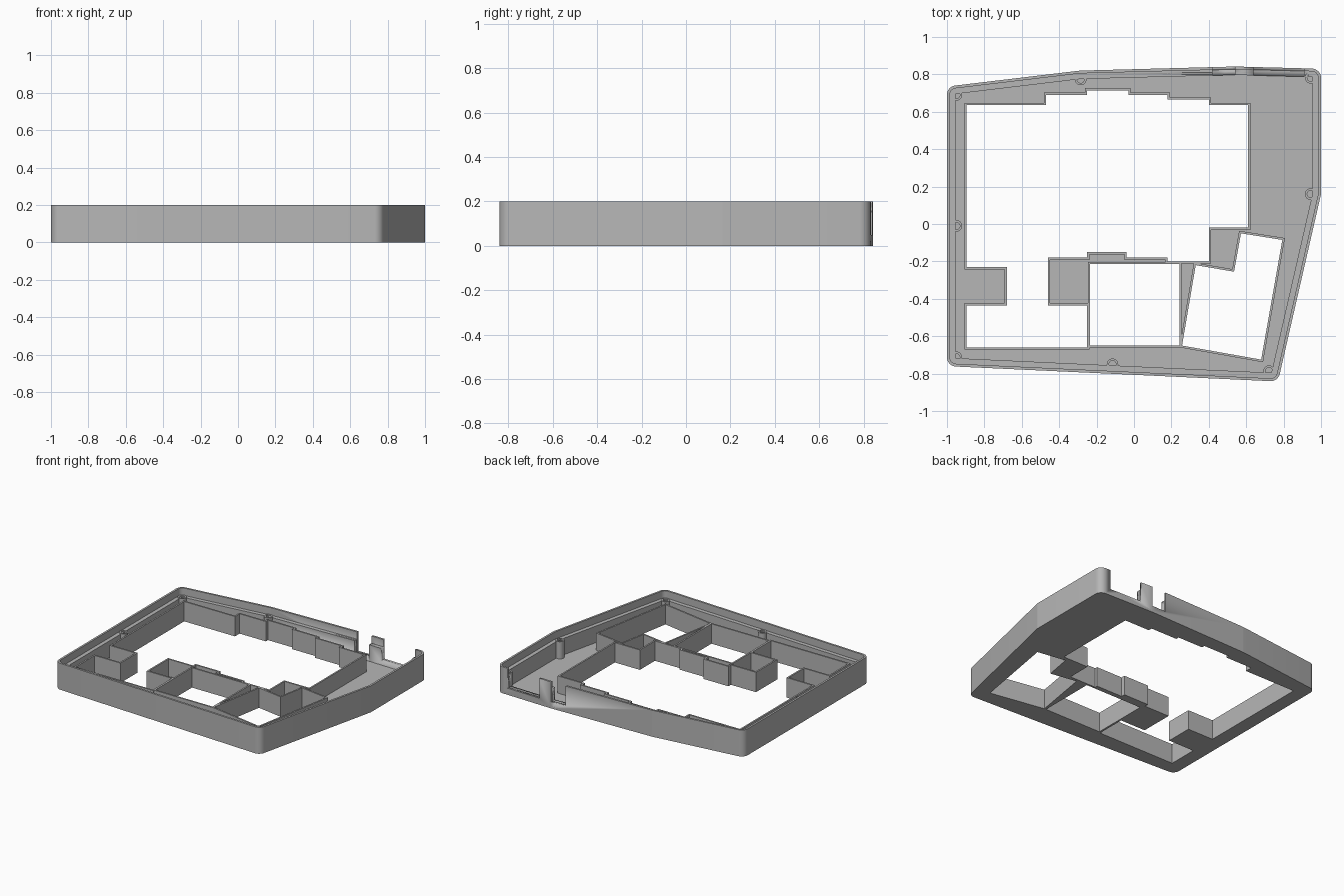
import bpy
from math import pi, cos, sin
from mathutils import Vector

cube = bpy.data.objects.get("Cube")
if cube:
    bpy.data.objects.remove(cube, do_unlink=True)

grey = bpy.data.materials.new("case grey")
grey.use_nodes = True
grey.diffuse_color = (0.47, 0.47, 0.47, 1)
grey.node_tree.nodes["Principled BSDF"].inputs["Base Color"].default_value = (0.47, 0.47, 0.47, 1)

FLOOR, LEDGE, INNER, RIM = 0.02, 0.145, 0.15, 0.2
WALL = 0.012


def offset(points, d):
    """Mitred offset of a clockwise outline; positive d grows it."""
    pts = [Vector(p) for p in points]
    out = []
    for i, p in enumerate(pts):
        a = (p - pts[i - 1]).normalized()
        b = (pts[(i + 1) % len(pts)] - p).normalized()
        n, m = Vector((-a.y, a.x)), Vector((-b.y, b.x))
        out.append(p + (n + m) * d / (1 + n.dot(m)))
    return out


def rounded(points, r, steps=8):
    """Replace each corner with an arc of radius r."""
    pts = [Vector(p) for p in points]
    out = []
    for i, p in enumerate(pts):
        a = (p - pts[i - 1]).normalized()
        b = (pts[(i + 1) % len(pts)] - p).normalized()
        turn = abs(a.angle_signed(b))
        n = Vector((a.y, -a.x))
        start = p - a * r * (sin(turn / 2) / cos(turn / 2))
        centre = start + n * r
        for k in range(steps + 1):
            t = turn * k / steps
            out.append(centre - n * r * cos(t) + a * r * sin(t))
    return out


def circle(c, r, n=24):
    return [(c[0] + r * cos(2 * pi * k / n), c[1] + r * sin(2 * pi * k / n)) for k in range(n)]


def plate(name, loops, z0, z1):
    """Extrude a flat region (outer loop plus hole loops) from z0 to z1."""
    curve = bpy.data.curves.new(name + " profile", 'CURVE')
    curve.dimensions = '2D'
    curve.fill_mode = 'BOTH'
    curve.extrude = (z1 - z0) / 2
    for loop in loops:
        s = curve.splines.new('POLY')
        s.points.add(len(loop) - 1)
        for pt, p in zip(s.points, loop):
            pt.co = (p[0], p[1], 0, 1)
        s.use_cyclic_u = True
    temp = bpy.data.objects.new(name + " temp", curve)
    bpy.context.collection.objects.link(temp)
    deps = bpy.context.evaluated_depsgraph_get()
    mesh = bpy.data.meshes.new_from_object(temp.evaluated_get(deps))
    bpy.data.objects.remove(temp, do_unlink=True)
    mesh.name = name
    mesh.materials.clear()
    mesh.materials.append(grey)
    obj = bpy.data.objects.new(name, mesh)
    obj.location.z = (z0 + z1) / 2
    bpy.context.collection.objects.link(obj)
    # Weld caps to sides and shade
    bpy.ops.object.select_all(action='DESELECT')
    obj.select_set(True)
    bpy.context.view_layer.objects.active = obj
    bpy.ops.object.mode_set(mode='EDIT')
    bpy.ops.mesh.select_all(action='SELECT')
    bpy.ops.mesh.remove_doubles(threshold=0.0001)
    bpy.ops.mesh.normals_make_consistent(inside=False)
    bpy.ops.object.mode_set(mode='OBJECT')
    bpy.ops.object.shade_smooth_by_angle(angle=0.5)
    return obj


# Outer outline and openings, all clockwise
outline = [(-1, -0.76), (-1, 0.735), (-0.29, 0.82), (0.54, 0.842),
           (1, 0.83), (1, 0.16), (0.77, -0.842)]
main_opening = [
    (-0.895, -0.66), (-0.895, -0.435), (-0.68, -0.435), (-0.68, -0.23), (-0.895, -0.23),
    (-0.895, 0.635), (-0.47, 0.635), (-0.47, 0.69), (-0.25, 0.69), (-0.25, 0.715),
    (-0.03, 0.715), (-0.03, 0.69), (0.18, 0.69), (0.18, 0.665), (0.4, 0.665), (0.4, 0.635),
    (0.61, 0.635), (0.61, -0.02), (0.4, -0.02), (0.4, -0.2), (0.18, -0.2), (0.18, -0.18),
    (-0.04, -0.18), (-0.04, -0.15), (-0.25, -0.15), (-0.25, -0.18), (-0.46, -0.18),
    (-0.46, -0.435), (-0.25, -0.435), (-0.25, -0.66)]
front_opening = [(-0.235, -0.65), (-0.235, -0.215), (0.242, -0.215), (0.242, -0.65)]
thumb_opening = [(0.257, -0.65), (0.33, -0.22), (0.535, -0.255), (0.572, -0.05),
                 (0.793, -0.085), (0.68, -0.725)]
openings = {"main": main_opening, "front": front_opening, "thumb": thumb_opening}

# Floor with its openings
edge = rounded(outline, 0.05)
plate("floor", [edge] + list(openings.values()), 0, FLOOR)

# Thin walls standing around each opening
for name, loop in openings.items():
    plate(name + "_opening_wall", [offset(loop, WALL), loop], 0, INNER)

# Outer rim and the lower ledge inside it
lip = rounded(offset(outline, -0.015), 0.035)
shelf = rounded(offset(outline, -0.045), 0.006)
rim = plate("outer_rim", [edge, lip], 0, RIM)
ledge = plate("inner_ledge", [lip, shelf], 0, LEDGE)

# Connector gaps in the back wall
for x0, x1 in ((0.42, 0.54), (0.64, 0.91)):
    cutter = plate("gap_cutter", [[(x0, 0.7), (x0, 0.9), (x1, 0.9), (x1, 0.7)]], 0.05, 0.3)
    cutter.hide_render = True
    for obj in (rim, ledge):
        mod = obj.modifiers.new("gap", 'BOOLEAN')
        mod.operation = 'DIFFERENCE'
        mod.solver = 'EXACT'
        mod.object = cutter
        bpy.context.view_layer.objects.active = obj
        bpy.ops.object.modifier_apply(modifier=mod.name)
    bpy.data.objects.remove(cutter, do_unlink=True)

# Screw bosses with pilot holes
bosses = [(-0.95, 0.69), (-0.285, 0.773), (0.945, 0.782), (0.945, 0.16),
          (0.722, -0.787), (-0.115, -0.75), (-0.95, -0.713), (-0.95, -0.01)]
for i, c in enumerate(bosses):
    plate(f"screw_boss_{i + 1}", [circle(c, 0.031), circle(c, 0.019)], 0, INNER)
